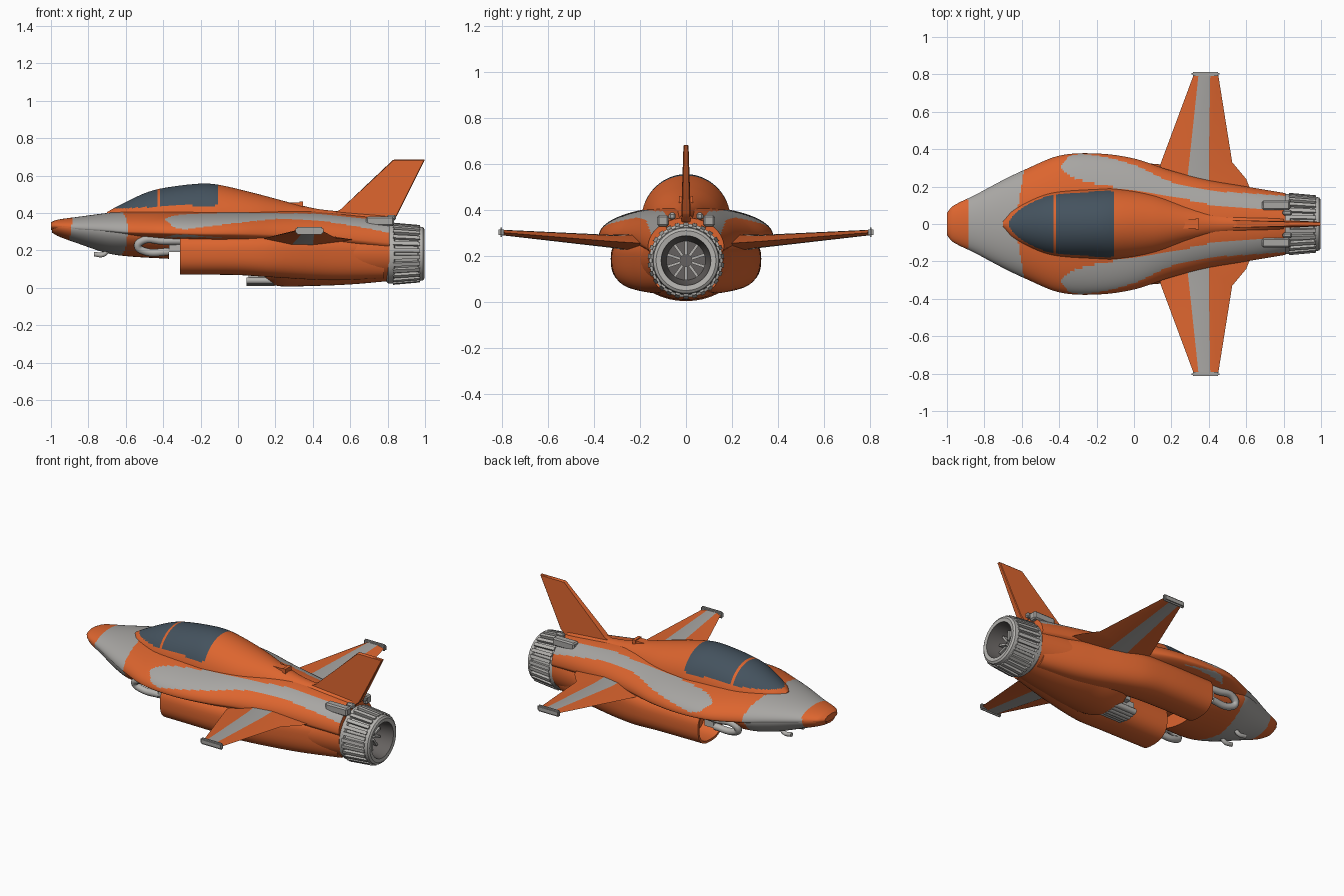
import bpy, bmesh, math
from mathutils import Matrix, Vector

if "Cube" in bpy.data.objects:
    bpy.data.objects.remove(bpy.data.objects["Cube"])


def material(name, rgb, rough=0.6):
    m = bpy.data.materials.new(name)
    m.use_nodes = True
    m.diffuse_color = (*rgb, 1)
    b = m.node_tree.nodes["Principled BSDF"]
    b.inputs["Base Color"].default_value = (*rgb, 1)
    b.inputs["Roughness"].default_value = rough
    return m


ORANGE = material("orange paint", (0.72, 0.13, 0.028))
GREY = material("grey paint", (0.39, 0.38, 0.365))
GLASS = material("dark glass", (0.058, 0.085, 0.112), 0.3)
METAL = material("bare metal", (0.46, 0.45, 0.43))
DARK = material("dark metal", (0.13, 0.12, 0.115))


def finish(bm, name, mats, rule=None, mirror=False, angle=35):
    bmesh.ops.recalc_face_normals(bm, faces=bm.faces)
    if rule:
        for f in bm.faces:
            f.material_index = rule(f.calc_center_median())
    me = bpy.data.meshes.new(name)
    bm.to_mesh(me)
    bm.free()
    ob = bpy.data.objects.new(name, me)
    bpy.context.collection.objects.link(ob)
    for m in mats:
        me.materials.append(m)
    bpy.ops.object.select_all(action="DESELECT")
    ob.select_set(True)
    bpy.context.view_layer.objects.active = ob
    bpy.ops.object.shade_smooth_by_angle(angle=math.radians(angle))
    if mirror:
        mod = ob.modifiers.new("Mirror", "MIRROR")
        mod.use_axis = (False, True, False)
        mod.use_mirror_merge = False
    return ob


def skin(bm, rings):
    """Join point rings into a capped tube; returns the first cap."""
    vs = [[bm.verts.new(p) for p in r] for r in rings]
    n = len(vs[0])
    for a, b in zip(vs, vs[1:]):
        for i in range(n):
            j = (i + 1) % n
            bm.faces.new((a[i], a[j], b[j], b[i]))
    bm.faces.new(vs[-1])
    return bm.faces.new(vs[0])


def sample(rows, x):
    """Smooth (Hermite) interpolation of table rows keyed by the first column."""
    k = max(i for i in range(len(rows) - 1) if rows[i][0] <= x or i == 0)
    a, b = rows[k], rows[k + 1]
    p, q = rows[max(k - 1, 0)], rows[min(k + 2, len(rows) - 1)]
    h = b[0] - a[0]
    t = min(max((x - a[0]) / h, 0), 1)
    out = []
    for i in range(1, len(a)):
        ma = (b[i] - p[i]) / (b[0] - p[0]) * h
        mb = (q[i] - a[i]) / (q[0] - a[0]) * h
        out.append((2*t**3 - 3*t*t + 1) * a[i] + (t**3 - 2*t*t + t) * ma
                   + (3*t*t - 2*t**3) * b[i] + (t**3 - t*t) * mb)
    return out


def loft(rows, steps, n, power=2.0):
    """Rows: x, half width, edge z, top z, bottom z, centre y."""
    rings = []
    for s in range(steps + 1):
        x = rows[0][0] + (rows[-1][0] - rows[0][0]) * s / steps
        w, ze, zt, zb, cy = sample(rows, x)
        ring = []
        for i in range(n):
            a = 2 * math.pi * i / n
            c, d = math.cos(a), math.sin(a)
            y = math.copysign(abs(c) ** (2 / power), c) * w
            z = abs(d) ** (2 / power) * (zt - ze if d > 0 else zb - ze)
            ring.append((x, cy + y, ze + z))
        rings.append(ring)
    return rings


def box(bm, size, loc, rot=None):
    m = Matrix.Translation(loc) @ (rot or Matrix()) @ Matrix.Diagonal((*size, 1))
    bmesh.ops.create_cube(bm, size=1, matrix=m)


# Hull: flattened shell with painted nose and shoulder stripes
STRIPE = [(-0.39, 0.30, 0.31), (-0.34, 0.255, 0.365), (-0.2, 0.215, 0.365),
          (0, 0.18, 0.315), (0.2, 0.15, 0.225), (0.4, 0.105, 0.18),
          (0.6, 0.085, 0.165), (0.82, 0.075, 0.15)]


def nose_paint(c):
    if c.x < -0.89 - 0.15 * (0.33 - c.z):
        return 0
    return 1 if c.x < -0.635 + 0.16 * abs(c.y) else 0


def hull_paint(c):
    if c.x > -0.39 and c.z > 0.27:
        inner, outer = sample(STRIPE, c.x)
        return 1 if inner < abs(c.y) < outer else 0
    return nose_paint(c)


bm = bmesh.new()
skin(bm, loft([
    (-1, 0.06, 0.33, 0.35, 0.31, 0), (-0.97, 0.095, 0.33, 0.363, 0.30, 0),
    (-0.85, 0.155, 0.32, 0.38, 0.28, 0), (-0.7, 0.235, 0.31, 0.40, 0.27, 0),
    (-0.585, 0.29, 0.30, 0.413, 0.26, 0), (-0.4, 0.365, 0.295, 0.42, 0.25, 0),
    (-0.2, 0.377, 0.29, 0.42, 0.24, 0), (0, 0.35, 0.29, 0.42, 0.23, 0),
    (0.2, 0.285, 0.285, 0.418, 0.22, 0), (0.4, 0.235, 0.275, 0.41, 0.2, 0),
    (0.6, 0.2, 0.26, 0.39, 0.2, 0), (0.81, 0.165, 0.24, 0.368, 0.18, 0)], 220, 128))
finish(bm, "hull", [ORANGE, GREY], hull_paint)

# Nose underside, ending in a step ahead of the intakes
bm = bmesh.new()
skin(bm, loft([
    (-0.995, 0.055, 0.33, 0.34, 0.295, 0), (-0.96, 0.1, 0.327, 0.34, 0.275, 0),
    (-0.85, 0.153, 0.32, 0.34, 0.235, 0), (-0.7, 0.23, 0.31, 0.33, 0.185, 0),
    (-0.585, 0.272, 0.30, 0.33, 0.168, 0), (-0.37, 0.26, 0.29, 0.32, 0.155, 0)], 80, 96))
finish(bm, "nose_underside", [ORANGE, GREY], nose_paint)


# Canopy with two glass panes, running back into the spine
def canopy_paint(c):
    pane = -0.665 < c.x < -0.432 or -0.416 < c.x < -0.11
    return 1 if pane and c.z > 0.44 + 0.04 * min(c.x + 0.25, 0) else 0


bm = bmesh.new()
skin(bm, loft([
    (-0.7, 0.03, 0.36, 0.405, 0.35, 0), (-0.65, 0.085, 0.36, 0.433, 0.35, 0),
    (-0.5, 0.155, 0.36, 0.505, 0.35, 0), (-0.4, 0.178, 0.36, 0.533, 0.35, 0),
    (-0.2, 0.19, 0.36, 0.557, 0.35, 0), (-0.1, 0.192, 0.36, 0.55, 0.35, 0),
    (0.1, 0.16, 0.36, 0.503, 0.35, 0), (0.3, 0.095, 0.36, 0.45, 0.35, 0),
    (0.45, 0.06, 0.36, 0.418, 0.35, 0), (0.8, 0.03, 0.35, 0.39, 0.34, 0)], 190, 96))
finish(bm, "canopy_and_spine", [ORANGE, GLASS], canopy_paint)

# Intake trunks with recessed mouths
bm = bmesh.new()
mouth = skin(bm, loft([
    (-0.31, 0.125, 0.19, 0.29, 0.07, 0.2), (0, 0.126, 0.19, 0.29, 0.068, 0.2),
    (0.2, 0.12, 0.19, 0.29, 0.055, 0.19), (0.5, 0.11, 0.19, 0.28, 0.04, 0.12),
    (0.78, 0.08, 0.18, 0.27, 0.05, 0.07)], 40, 48, 2.6))
bmesh.ops.recalc_face_normals(bm, faces=bm.faces)
bmesh.ops.inset_individual(bm, faces=[mouth], thickness=0.014)
inner = bmesh.ops.extrude_discrete_faces(bm, faces=[mouth])["faces"][0]
bmesh.ops.translate(bm, verts=inner.verts, vec=(0.12, 0, 0))
finish(bm, "intake_trunks", [ORANGE], mirror=True)

# Rear fuselage around the engine
bm = bmesh.new()
skin(bm, loft([
    (0.12, 0.12, 0.18, 0.27, 0.06, 0), (0.2, 0.22, 0.18, 0.3, 0.012, 0),
    (0.4, 0.235, 0.185, 0.32, 0.01, 0), (0.6, 0.2, 0.185, 0.335, 0.018, 0),
    (0.81, 0.162, 0.185, 0.345, 0.036, 0)], 50, 64))
finish(bm, "rear_fuselage", [ORANGE])

# Wings: six-sided section whose middle strips are painted
bm = bmesh.new()
rings = []
for y, le, s1, s2, te, z, h in [(0.14, 0.1, 0.27, 0.4, 0.64, 0.255, 0.04),
                                (0.24, 0.12, 0.285, 0.4, 0.6, 0.26, 0.036),
                                (0.33, 0.145, 0.295, 0.4, 0.525, 0.266, 0.028),
                                (0.8, 0.32, 0.345, 0.408, 0.45, 0.304, 0.012)]:
    rings.append([(le, y, z), (s1, y, z + h), (s2, y, z + h * 0.9),
                  (te, y, z), (s2, y, z - h * 0.9), (s1, y, z - h)])
skin(bm, rings)
for f in bm.faces:
    tops = [v.co.x for v in f.verts]
    f.material_index = 1 if len(tops) == 4 and min(tops) > 0.26 and max(tops) < 0.41 else 0
finish(bm, "wings", [ORANGE, GREY], mirror=True, angle=20)

bm = bmesh.new()
box(bm, (0.15, 0.022, 0.04), (0.382, 0.803, 0.305))
bmesh.ops.bevel(bm, geom=bm.edges[:], offset=0.008, segments=2, affect="EDGES")
finish(bm, "wingtip_rails", [GREY], mirror=True)

# Tail fin
bm = bmesh.new()
outline = [(0.44, 0.37), (0.55, 0.415), (0.83, 0.685), (1.0, 0.685), (0.85, 0.385), (0.8, 0.34)]
skin(bm, [[(x, s * (0.02 if z < 0.6 else 0.011), z) for x, z in outline] for s in (-1, 1)])
bmesh.ops.bevel(bm, geom=bm.edges[:], offset=0.004, segments=1, affect="EDGES")
finish(bm, "tail_fin", [ORANGE])

# Engine nozzle with petals and a dark cavity
CENTRE = Vector((0, 0, 0.182))


def nozzle_ring(x, r, n=48):
    return [(x, r * math.cos(2 * math.pi * i / n), CENTRE.z + r * math.sin(2 * math.pi * i / n))
            for i in range(n)]


bm = bmesh.new()
skin(bm, [nozzle_ring(x, r) for x, r in [
    (0.79, 0.145), (0.805, 0.16), (0.835, 0.16), (0.84, 0.148), (0.96, 0.138), (0.965, 0.146),
    (0.99, 0.142), (0.998, 0.13), (0.995, 0.108), (0.93, 0.1), (0.88, 0.085)]])
finish(bm, "nozzle", [METAL, DARK],
       lambda c: 1 if 0.87 < c.x < 0.97 and (c - CENTRE).yz.length < 0.115 else 0)
bm = bmesh.new()
for i in range(26):
    a = 2 * math.pi * i / 26
    spin = Matrix.Rotation(a, 4, "X")
    box(bm, (0.145, 0.02, 0.024), CENTRE + spin @ Vector((0.9, 0, 0.148)),
        spin @ Matrix.Rotation(0.09, 4, "Y"))
finish(bm, "nozzle_petals", [METAL])
bm = bmesh.new()
for i in range(10):
    spin = Matrix.Rotation(2 * math.pi * i / 10, 4, "X")
    box(bm, (0.05, 0.012, 0.06), CENTRE + spin @ Vector((0.9, 0, 0.055)), spin)
finish(bm, "turbine_blades", [METAL])

# Shoulder blocks beside the fin, and the spine vent
bm = bmesh.new()
box(bm, (0.15, 0.05, 0.05), (0.76, 0.1, 0.355))
box(bm, (0.05, 0.03, 0.03), (0.82, 0.06, 0.375))
bmesh.ops.bevel(bm, geom=bm.edges[:], offset=0.008, segments=1, affect="EDGES")
finish(bm, "shoulder_blocks", [GREY], mirror=True)
bm = bmesh.new()
box(bm, (0.09, 0.05, 0.02), (0.3, 0, 0.447))
box(bm, (0.02, 0.06, 0.03), (0.338, 0, 0.447))
finish(bm, "spine_vent", [ORANGE])

# Ribbed belly vent
bm = bmesh.new()
box(bm, (0.13, 0.13, 0.06), (0.12, 0, 0.06))
for i in range(6):
    y = (i - 2.5) * 0.024
    bmesh.ops.create_cone(bm, cap_ends=True, segments=12, radius1=0.018, radius2=0.018, depth=0.15,
                          matrix=Matrix.Translation((0.12, y, 0.026 + abs(y) * 0.2))
                          @ Matrix.Rotation(math.pi / 2, 4, "Y"))
box(bm, (0.08, 0.2, 0.16), (0.15, 0, 0.15))
finish(bm, "belly_vent", [METAL])


# Looped cannon pipes under the hull edge
def pipe(name, points, radius):
    for side, s in (("near", -1), ("far", 1)):
        cu = bpy.data.curves.new(name, "CURVE")
        cu.dimensions = "3D"
        cu.bevel_depth, cu.bevel_resolution, cu.use_fill_caps = radius, 3, True
        sp = cu.splines.new("BEZIER")
        sp.bezier_points.add(len(points) - 1)
        for bp, (x, y, z) in zip(sp.bezier_points, points):
            bp.co = (x, y * s, z)
            bp.handle_left_type = bp.handle_right_type = "AUTO"
        cu.materials.append(METAL)
        bpy.context.collection.objects.link(bpy.data.objects.new(f"{name}_{side}", cu))


pipe("cannon_pipe", [(-0.3, 0.25, 0.25), (-0.4, 0.26, 0.25), (-0.51, 0.26, 0.252),
                     (-0.535, 0.25, 0.222), (-0.5, 0.24, 0.195), (-0.37, 0.24, 0.192)], 0.021)
pipe("chin_probe", [(-0.77, 0.06, 0.18), (-0.72, 0.06, 0.178), (-0.69, 0.06, 0.21)], 0.013)
bm = bmesh.new()
box(bm, (0.06, 0.05, 0.07), (-0.34, 0.235, 0.225))
finish(bm, "cannon_brackets", [METAL], mirror=True)
